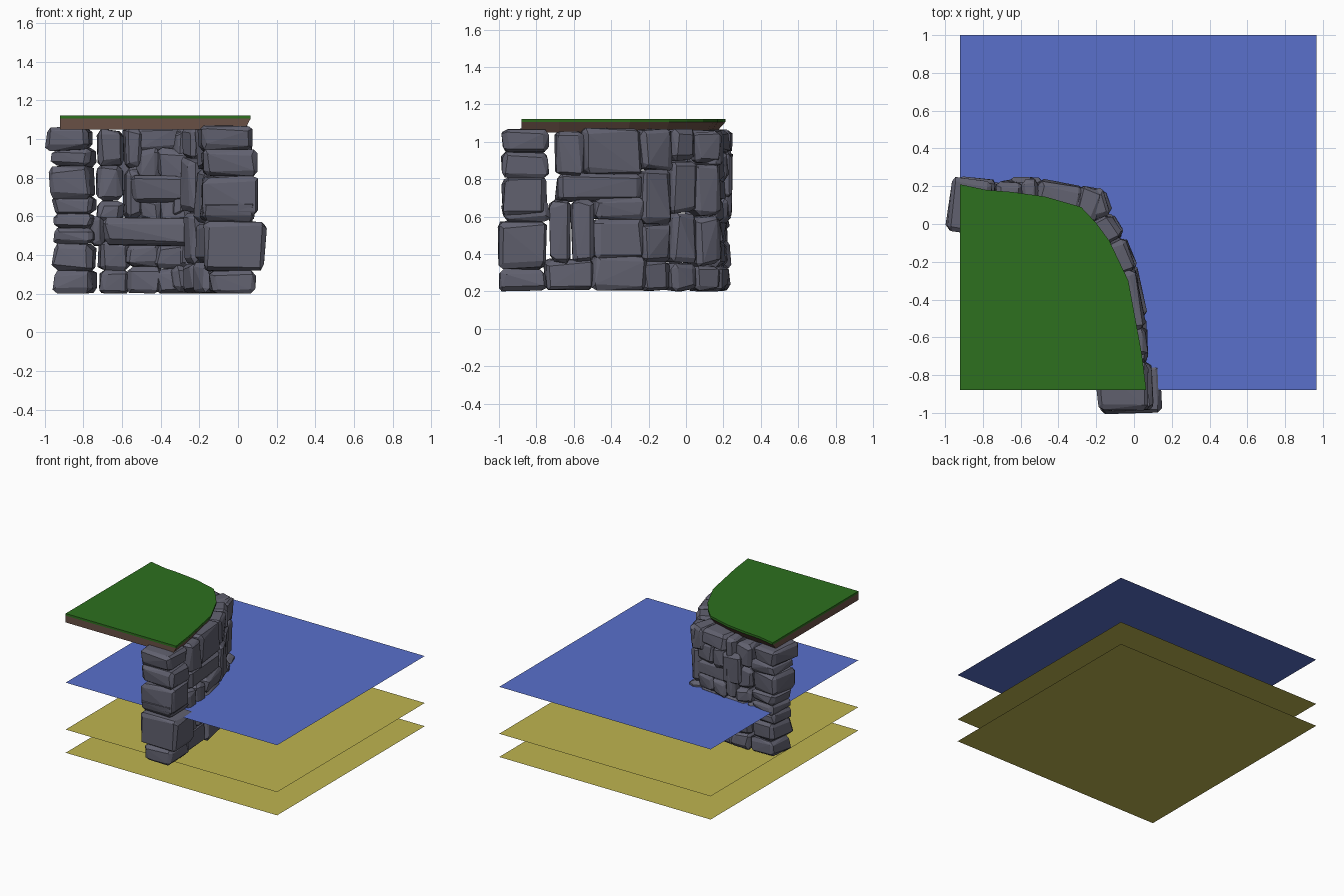
import bpy, bmesh, random
from mathutils import Vector

if "Cube" in bpy.data.objects:
    bpy.data.objects.remove(bpy.data.objects["Cube"])

random.seed(7)


def material(name, rgb):
    m = bpy.data.materials.new(name)
    m.diffuse_color = (*rgb, 1)
    m.use_nodes = True
    m.node_tree.nodes["Principled BSDF"].inputs["Base Color"].default_value = m.diffuse_color
    return m


def finish(bm, name, mat):
    me = bpy.data.meshes.new(name)
    bmesh.ops.recalc_face_normals(bm, faces=bm.faces)
    bm.to_mesh(me)
    bm.free()
    ob = bpy.data.objects.new(name, me)
    me.materials.append(mat)
    bpy.context.collection.objects.link(ob)
    return ob


GRASS = material("grass", (0.026, 0.16, 0.013))
DIRT = material("dirt", (0.14, 0.08, 0.06))
ROCK = material("rock", (0.12, 0.12, 0.16))
WATER = material("water", (0.10, 0.16, 0.60))
SAND = material("sand", (0.52, 0.46, 0.08))


# Water surface and two sand layers: single flat sheets
def sheet(name, z, mat):
    bm = bmesh.new()
    f = bm.faces.new([bm.verts.new((x, y, z)) for x, y in
                      ((-.92, -.88), (.965, -.88), (.965, 1), (-.92, 1))])
    f.normal_update()
    finish(bm, name, mat)


sheet("water_surface", .565, WATER)
sheet("sand_upper", .187, SAND)
sheet("sand_lower", 0, SAND)

# Grass slab with the undercut dirt layer below it
RIM = [(.065, -.88), (.04, -.68), (-.03, -.30), (-.13, -.09), (-.20, .005), (-.28, .09),
       (-.47, .145), (-.65, .17), (-.78, .18), (-.92, .21)]
INSET = [(.035, -.88), (.01, -.68), (-.065, -.31), (-.16, -.11), (-.23, -.03), (-.30, .05),
         (-.48, .105), (-.65, .13), (-.78, .14), (-.92, .16)]


def slab(name, low, high, z0, z1, mat):
    bm = bmesh.new()
    corner = [(-.92, -.88)]
    a = [bm.verts.new((x, y, z0)) for x, y in corner + low]
    b = [bm.verts.new((x, y, z1)) for x, y in corner + high]
    bm.faces.new(a[::-1])
    bm.faces.new(b)
    for i in range(len(a)):
        j = (i + 1) % len(a)
        bm.faces.new((a[i], a[j], b[j], b[i]))
    finish(bm, name, mat)


slab("grass_top", RIM, RIM, 1.105, 1.122, GRASS)
slab("dirt_layer", INSET, RIM, 1.05, 1.105, DIRT)


# Cliff stones: chipped blocks set behind a chord of the outer cliff line
def stone(bm, p0, p1, z0, z1, depth):
    p0, p1 = Vector((*p0, 0)), Vector((*p1, 0))
    u = (p1 - p0).normalized()
    n = Vector((-u.y, u.x, 0))          # points into the cliff
    length = (p1 - p0).length
    size = Vector((length, depth, z1 - z0))
    push = random.uniform(-.015, .012)
    verts = []
    for i in range(8):
        c = Vector((i & 1, i >> 1 & 1, i >> 2 & 1))
        shrink = [random.uniform(0, .09) * min(s, .2) for s in size]
        for k in range(3):              # three chips per corner
            v = Vector((0, 0, 0))
            for a in range(3):
                cut = 0 if a == k else random.uniform(.012, .035)
                off = min(shrink[a] + cut, size[a] * .3)
                v[a] = c[a] * size[a] + (off if c[a] == 0 else -off)
            verts.append(bm.verts.new(p0 + u * v.x + n * (v.y + push)
                                      + Vector((0, 0, z0 + v.z))))
    hull = bmesh.ops.convex_hull(bm, input=verts)
    junk = {g for g in hull["geom_interior"] + hull["geom_unused"]
            if isinstance(g, bmesh.types.BMVert)}
    bmesh.ops.delete(bm, geom=list(junk), context='VERTS')


def lerp(table, t):
    for (a, fa), (b, fb) in zip(table, table[1:]):
        if t <= b:
            break
    return fa + (fb - fa) * (t - a) / (b - a)


SIDE = [(-1, .095), (-.75, .085), (-.5, .075), (-.25, .035), (-.1, -.035), (0, -.085),
        (.1, -.14), (.24, -.18)]        # y -> outer x
BACK = [(-.97, .25), (-.7, .22), (-.5, .24), (-.3, .21), (-.15, .17)]   # x -> outer y

# Columns of the side wall: y range, depth, then the heights where stones split
SIDE_COLUMNS = [
    (-.985, -.73, .29, (.60, .81, .94, 1.07)),
    (-.73, -.61, .20, (.35, .69)), (-.61, -.48, .18, (.36, .69)),
    (-.70, -.54, .18, (.82, 1.06)),
    (-.55, -.22, .20, (.82, 1.07)), (-.49, -.21, .20, (.37, .59, .70)),
    (-.23, -.06, .21, (.20, .36, .56, .85, 1.07)),
    (-.07, .07, .22, (.20, .35, .62, .90, 1.075)),
    (.05, .20, .22, (.20, .34, .60, .88, 1.06))]
# Single larger stones: range, z range, depth
SIDE_SINGLES = [(-1, -.74, .20, .32, .25), (-.76, -.48, .21, .37, .2),
                (-.50, -.20, .205, .39, .2), (-.68, -.22, .68, .83, .22)]
BACK_COLUMNS = [
    (-.94, -.72, .24, (.20, .32, .46, .54, .61, .70)),
    (-.955, -.73, .26, (.69, .86, .95)),
    (-.73, -.56, .18, (.20, .32, .47)), (-.58, -.38, .19, (.20, .34, .46)),
    (-.40, -.20, .20, (.20, .33, .46)),
    (-.74, -.59, .17, (.58, .68, .86, 1.05)), (-.60, -.51, .22, (.59, .85, 1.06)),
    (-.51, -.37, .18, (.57, .69)), (-.38, -.20, .2, (.57, .69)),
    (-.51, -.37, .20, (.79, .95)), (-.38, -.20, .22, (.79, .95))]
BACK_SINGLES = [(-.97, -.74, .94, 1.06, .30), (-.69, -.23, .45, .59, .23),
                (-.54, -.20, .67, .81, .22), (-.51, -.26, .94, 1.06, .2),
                (-.29, -.16, .86, 1.06, .2), (-.76, -.68, .45, .60, .18)]


def wall(name, columns, singles, point):
    bm = bmesh.new()
    stones = list(singles)
    for a, b, depth, zs in columns:
        stones += [(a, b, z0, z1, depth) for z0, z1 in zip(zs, zs[1:])]
    for a, b, z0, z1, depth in stones:
        p0, p1 = point(a), point(b)
        if name == "back_cliff":        # keep the inward normal towards the front
            p0, p1 = p1, p0
        g = .006
        stone(bm, p0, p1, max(z0 - g, .2), min(z1 + g, 1.075), depth)
    # Large jutting corner stone at the front end, and a ledge stone at the back
    if name == "side_cliff":
        stone(bm, (.15, -1), (.14, -.74), .315, .585, .33)
        stone(bm, (.11, -.98), (.10, -.72), .57, .69, .29)
    else:
        stone(bm, (-.48, .255), (-.66, .255), .70, .96, .12)
    bmesh.ops.dissolve_limit(bm, angle_limit=.03, verts=bm.verts, edges=bm.edges)
    finish(bm, name, ROCK)


wall("side_cliff", SIDE_COLUMNS, SIDE_SINGLES, lambda t: (lerp(SIDE, t), t))
wall("back_cliff", BACK_COLUMNS, BACK_SINGLES, lambda t: (t, lerp(BACK, t)))
